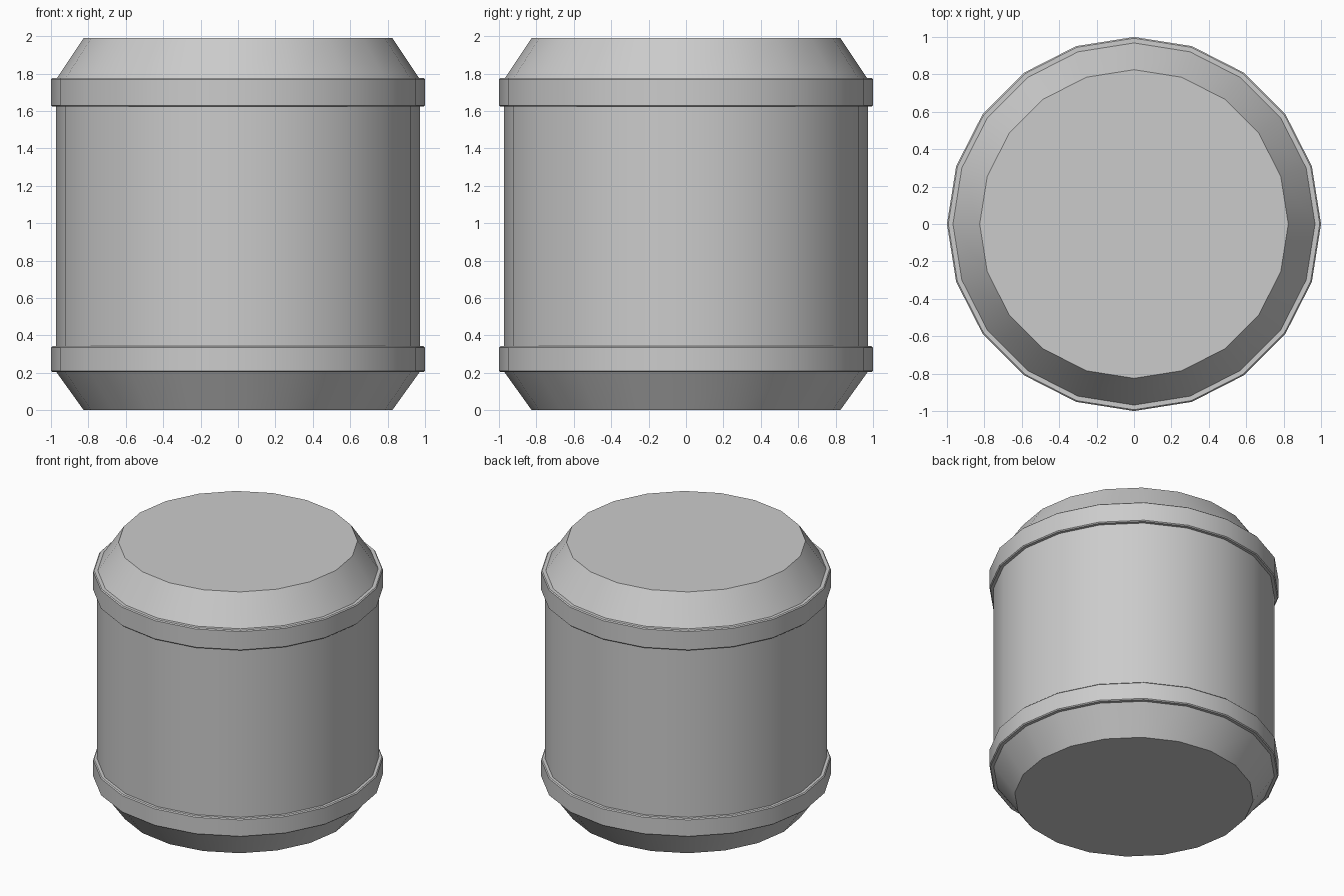
import bpy, bmesh
from math import cos, sin, tau, radians

if "Cube" in bpy.data.objects:
    bpy.data.objects.remove(bpy.data.objects["Cube"])

SIDES = 20


def lathe(name, profile, closed=False):
    """Spin an (r, z) profile around z; open profiles get end caps."""
    bm = bmesh.new()
    rings = [[bm.verts.new((r * cos(tau * i / SIDES), r * sin(tau * i / SIDES), z))
              for i in range(SIDES)] for r, z in profile]
    pairs = list(zip(rings, rings[1:]))
    if closed:
        pairs.append((rings[-1], rings[0]))
    else:
        bm.faces.new(rings[0][::-1])
        bm.faces.new(rings[-1])
    for a, b in pairs:
        for i in range(SIDES):
            j = (i + 1) % SIDES
            bm.faces.new((a[i], a[j], b[j], b[i]))
    bmesh.ops.recalc_face_normals(bm, faces=bm.faces)
    mesh = bpy.data.meshes.new(name)
    bm.to_mesh(mesh)
    bm.free()
    obj = bpy.data.objects.new(name, mesh)
    bpy.context.collection.objects.link(obj)
    bpy.ops.object.select_all(action='DESELECT')
    obj.select_set(True)
    bpy.context.view_layer.objects.active = obj
    bpy.ops.object.shade_smooth_by_angle(angle=radians(30))
    return obj


# Barrel body with tapered ends
lathe("barrel_body", [(0.825, 0), (0.972, 0.205), (0.972, 1.77), (0.825, 1.99)])

# Raised hoops with slightly chamfered rims
for name, z0, z1 in (("lower_hoop", 0.203, 0.342), ("upper_hoop", 1.623, 1.776)):
    c = 0.007
    lathe(name, [(0.96, z0), (1 - c, z0), (1, z0 + c),
                 (1, z1 - c), (1 - c, z1), (0.96, z1)], closed=True)
